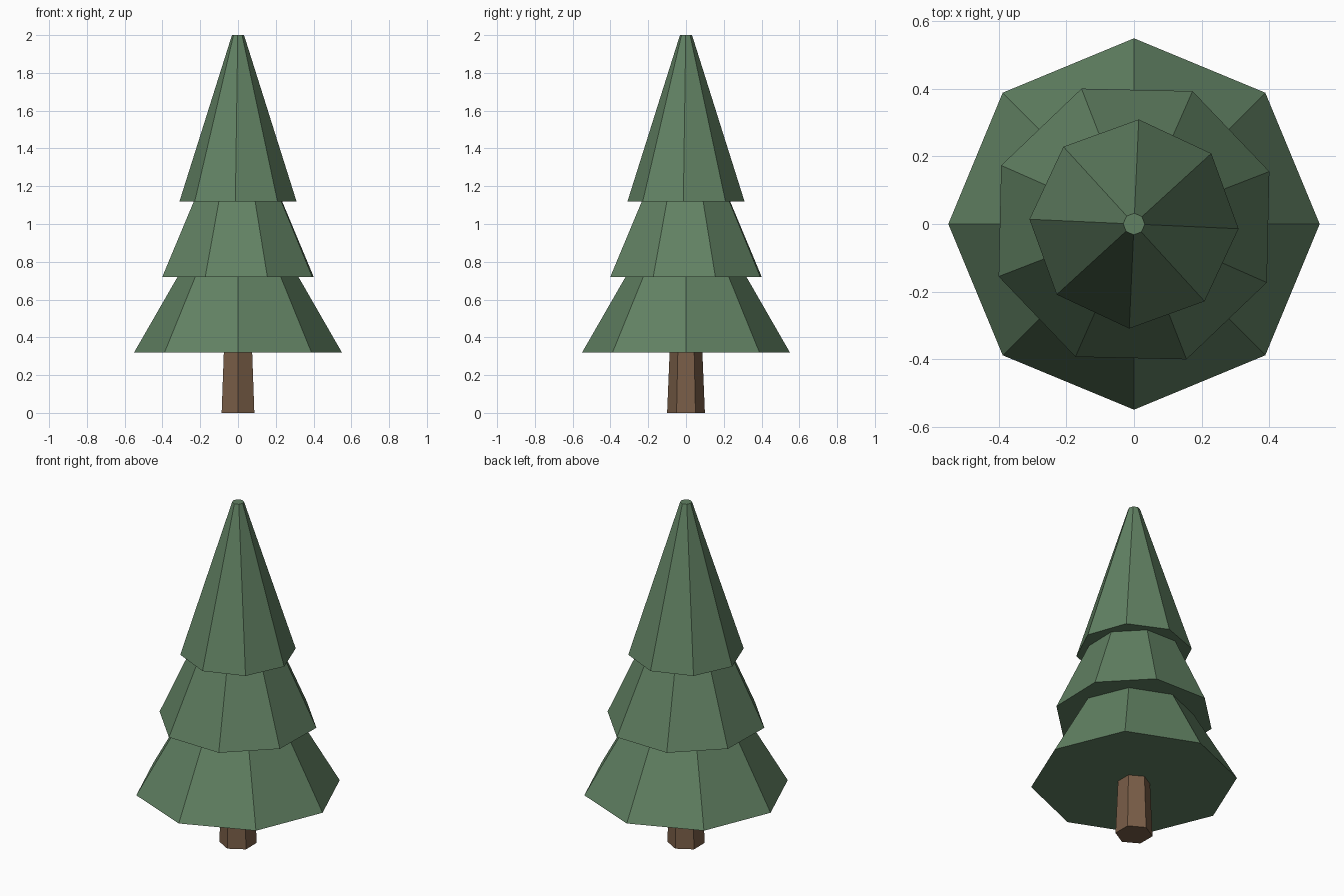
import bpy
import math

cube = bpy.data.objects.get("Cube")
if cube:
    bpy.data.objects.remove(cube, do_unlink=True)


def make_material(name, colour):
    mat = bpy.data.materials.new(name)
    mat.use_nodes = True
    mat.diffuse_color = (*colour, 1)
    bsdf = next(n for n in mat.node_tree.nodes if n.type == "BSDF_PRINCIPLED")
    bsdf.inputs["Base Color"].default_value = (*colour, 1)
    bsdf.inputs["Roughness"].default_value = 0.9
    return mat


def frustum(name, sides, bottom, top, first_angle, mat):
    """Closed flat-sided cone section; bottom and top are (radius, z)."""
    verts = []
    for radius, z in (bottom, top):
        for i in range(sides):
            a = math.radians(first_angle) + math.tau * i / sides
            verts.append((radius * math.cos(a), radius * math.sin(a), z))
    faces = [tuple(reversed(range(sides))), tuple(range(sides, 2 * sides))]
    for i in range(sides):
        j = (i + 1) % sides
        faces.append((i, j, sides + j, sides + i))
    mesh = bpy.data.meshes.new(name)
    mesh.from_pydata(verts, [], faces)
    mesh.materials.append(mat)
    obj = bpy.data.objects.new(name, mesh)
    bpy.context.collection.objects.link(obj)
    return obj


bark = make_material("bark brown", (0.19, 0.11, 0.063))
needles = make_material("needle green", (0.12, 0.22, 0.124))

# Hexagonal tapered trunk
frustum("trunk", 6, (0.10, 0), (0.085, 0.36), 90, bark)

# Overlapping octagonal foliage tiers, each twisted a little further
frustum("lower_foliage", 8, (0.55, 0.32), (0.205, 0.92), 0, needles)
frustum("middle_foliage", 8, (0.43, 0.72), (0.17, 1.30), 21.2, needles)
frustum("upper_foliage", 8, (0.31, 1.12), (0.032, 2.0), 42.4, needles)
